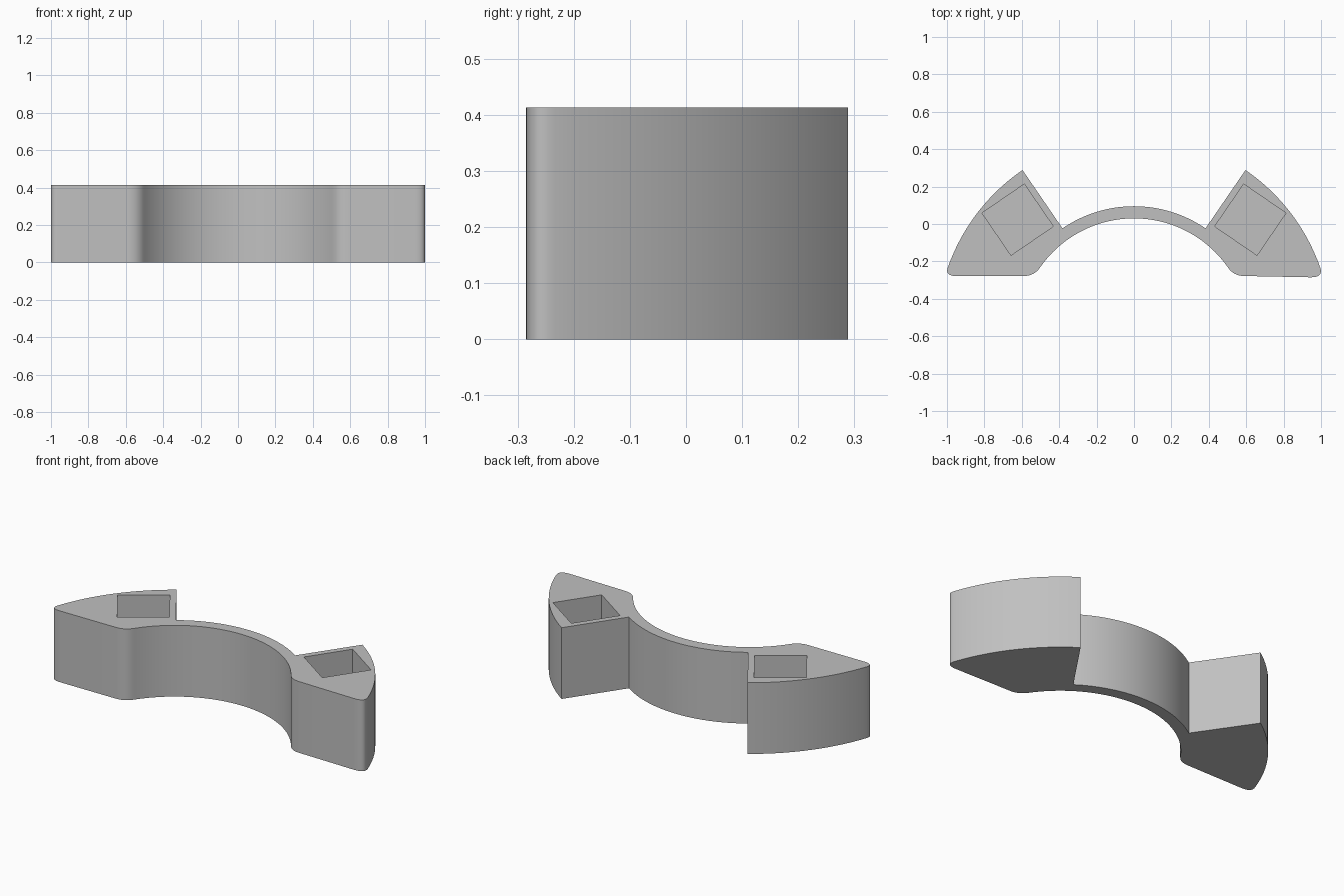
import bpy, bmesh
from math import sin, cos, radians, degrees, asin
from mathutils import Vector, Matrix

cube = bpy.data.objects.get("Cube")
if cube:
    bpy.data.objects.remove(cube, do_unlink=True)

HEIGHT = 0.413
FLOOR = 0.06            # thickness under each pocket
CENTRE_Y = -0.582       # common centre of all the arcs
R_INNER, R_STRAP, R_OUTER = 0.612, 0.677, 1.055
END_ANGLE = 55.6        # radial inner face of each end block
POCKET_SIDE = 0.274

grey = bpy.data.materials.new("plain_grey")
grey.use_nodes = True
colour = (0.53, 0.53, 0.53, 1)
grey.diffuse_color = colour
grey.node_tree.nodes["Principled BSDF"].inputs["Base Color"].default_value = colour


def arc(radius, start, end, steps):
    angles = [radians(start + (end - start) * i / steps) for i in range(steps + 1)]
    return [Vector((radius * cos(a), CENTRE_Y + radius * sin(a))) for a in angles]


def angle_at(radius, y):
    return degrees(asin((y - CENTRE_Y) / radius))


def corner(radius, y):
    return Vector(((radius ** 2 - (y - CENTRE_Y) ** 2) ** 0.5, y))


def rounded(a, c, b, steps=8):
    ts = [i / steps for i in range(1, steps + 1)]
    return [a * (1 - t) ** 2 + c * 2 * t * (1 - t) + b * t * t for t in ts]


def half_profile(tip_y):
    """Outline of the +x half, from the strap top round to the strap underside."""
    base_y = -0.278
    pts = arc(R_STRAP, 90, END_ANGLE, 16)
    pts += arc(R_OUTER, END_ANGLE, angle_at(R_OUTER, -0.235), 20)
    pts += rounded(pts[-1], corner(R_OUTER, tip_y), Vector((0.945, tip_y)))
    inner = arc(R_INNER, angle_at(R_INNER, -0.23), 90, 28)
    foot = Vector((0.59, base_y))
    pts.append(foot)
    pts += rounded(foot, corner(R_INNER, base_y), inner[0])
    return pts + inner[1:]


def make_object(name, bm):
    bmesh.ops.recalc_face_normals(bm, faces=bm.faces)
    mesh = bpy.data.meshes.new(name)
    bm.to_mesh(mesh)
    bm.free()
    mesh.materials.append(grey)
    obj = bpy.data.objects.new(name, mesh)
    bpy.context.collection.objects.link(obj)
    return obj


# Curved bracket body: both halves joined at the middle and extruded upwards
right = half_profile(-0.285)
left = [Vector((-p.x, p.y)) for p in reversed(half_profile(-0.279))]
outline = right + left[1:-1]
bm = bmesh.new()
base = bm.faces.new([bm.verts.new((p.x, p.y, 0)) for p in outline])
top = bmesh.ops.extrude_face_region(bm, geom=[base], use_keep_orig=True)
bmesh.ops.translate(bm, vec=(0, 0, HEIGHT),
                    verts=[g for g in top["geom"] if isinstance(g, bmesh.types.BMVert)])
body = make_object("curved_bracket", bm)
bpy.context.view_layer.objects.active = body

# Square blind pocket in the top of each end block
for side in (1, -1):
    bm = bmesh.new()
    bmesh.ops.create_cube(bm, size=1, matrix=(
        Matrix.Translation((side * 0.622, 0.023, FLOOR + HEIGHT / 2))
        @ Matrix.Rotation(radians(side * END_ANGLE), 4, "Z")
        @ Matrix.Diagonal((POCKET_SIDE, POCKET_SIDE, HEIGHT, 1))))
    cutter = make_object("pocket_cutter", bm)
    cutter.hide_render = True
    cut = body.modifiers.new("pocket", "BOOLEAN")
    cut.operation = "DIFFERENCE"
    cut.solver = "EXACT"
    cut.object = cutter
    bpy.ops.object.modifier_apply(modifier=cut.name)
    bpy.data.objects.remove(cutter, do_unlink=True)

# Smooth curved walls, sharp rims
bpy.ops.object.select_all(action="DESELECT")
body.select_set(True)
bpy.ops.object.shade_smooth_by_angle(angle=radians(25))
